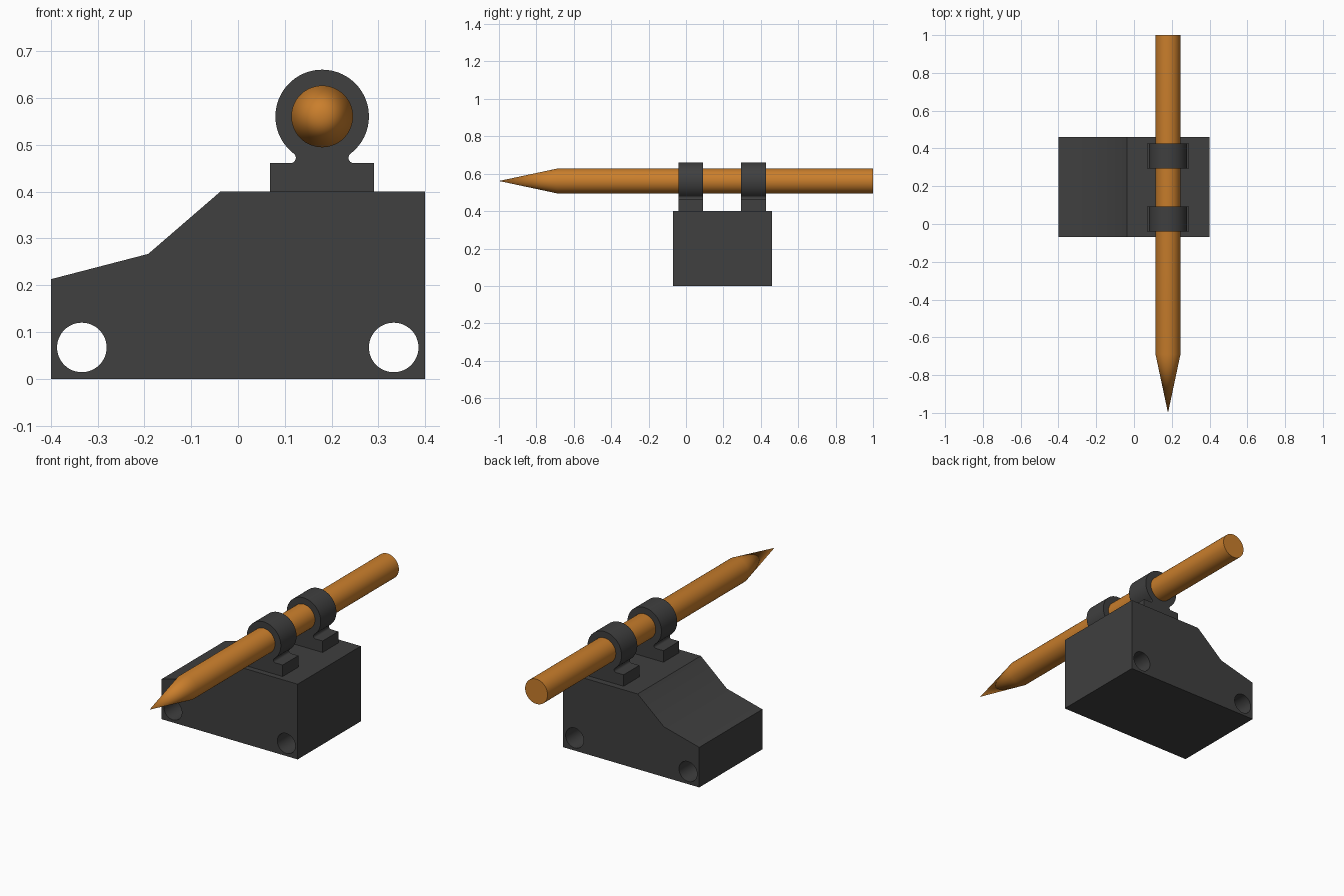
import bpy, bmesh, math
from mathutils import Matrix

cube = bpy.data.objects.get("Cube")
if cube:
    bpy.data.objects.remove(cube, do_unlink=True)


def material(name, rgb):
    m = bpy.data.materials.new(name)
    m.use_nodes = True
    m.diffuse_color = (*rgb, 1)
    bsdf = next(n for n in m.node_tree.nodes if n.type == 'BSDF_PRINCIPLED')
    bsdf.inputs["Base Color"].default_value = (*rgb, 1)
    return m


dark_grey = material("dark grey", (0.05, 0.05, 0.05))
orange = material("orange", (0.59, 0.21, 0.025))

STAND_UP = Matrix.Rotation(math.pi / 2, 4, 'X')   # (x, y, z) -> (x, -z, y)


def arc(cx, cz, r, a0, a1, n):
    """Points on an arc from angle a0 to a1 (degrees), both ends included."""
    angles = [math.radians(a0 + (a1 - a0) * i / n) for i in range(n + 1)]
    return [(cx + r * math.cos(a), cz + r * math.sin(a)) for a in angles]


def circle(cx, cz, r, n=48):
    return arc(cx, cz, r, 0, 360, n)[:-1]


def smooth(obj):
    bpy.ops.object.select_all(action='DESELECT')
    obj.select_set(True)
    bpy.context.view_layer.objects.active = obj
    bpy.ops.object.shade_smooth_by_angle(angle=math.radians(30))


def extruded(name, loops, y0, y1, mat):
    """Extrude an x-z outline (first loop) with holes (other loops) along y."""
    curve = bpy.data.curves.new(name, 'CURVE')
    curve.dimensions = '2D'
    curve.fill_mode = 'BOTH'
    curve.extrude = (y1 - y0) / 2
    for loop in loops:
        spline = curve.splines.new('POLY')
        spline.points.add(len(loop) - 1)
        for point, (x, z) in zip(spline.points, loop):
            point.co = (x, z, 0, 1)
        spline.use_cyclic_u = True
    obj = bpy.data.objects.new(name, curve)
    bpy.context.collection.objects.link(obj)
    bpy.ops.object.select_all(action='DESELECT')
    obj.select_set(True)
    bpy.context.view_layer.objects.active = obj
    bpy.ops.object.convert(target='MESH')
    obj = bpy.context.view_layer.objects.active
    obj.name = obj.data.name = name
    # Stand the outline up and weld the caps to the walls
    bm = bmesh.new()
    bm.from_mesh(obj.data)
    bm.transform(Matrix.Translation((0, (y0 + y1) / 2, 0)) @ STAND_UP)
    bmesh.ops.remove_doubles(bm, verts=bm.verts, dist=1e-5)
    bmesh.ops.recalc_face_normals(bm, faces=bm.faces)
    bm.to_mesh(obj.data)
    bm.free()
    obj.data.materials.clear()
    obj.data.materials.append(mat)
    smooth(obj)
    return obj


# Sloped block with two mounting holes running front to back
block = [(-0.4, 0), (0.4, 0), (0.4, 0.4), (-0.038, 0.4), (-0.192, 0.267), (-0.4, 0.213)]
holes = [circle(x, 0.067, 0.053) for x in (-0.334, 0.333)]
extruded("base_block", [block] + holes, -0.07, 0.46, dark_grey)

# Clips: ring on a foot, joined by small concave fillets
CX, CZ, ROD_R, RING_R, FILLET = 0.18, 0.561, 0.066, 0.1, 0.0115
fz = -RING_R + FILLET
fx = math.sqrt((RING_R + FILLET) ** 2 - fz ** 2)
tangent = math.degrees(math.atan2(-fz, fx))
left_fillet = arc(-fx, fz, FILLET, tangent, -90, 10)
right_fillet = [(-x, z) for x, z in reversed(left_fillet)]
outline = (arc(0, 0, RING_R, -tangent, 180 + tangent, 56) + left_fillet[1:]
           + [(-0.112, -0.1), (-0.112, -0.161), (0.111, -0.161), (0.111, -0.1)]
           + right_fillet[:-1])
outline = [(x + CX, z + CZ) for x, z in outline]
for name, y0 in (("front_clip", -0.04), ("rear_clip", 0.295)):
    extruded(name, [outline, circle(CX, CZ, ROD_R, 64)], y0, y0 + 0.132, dark_grey)

# Pointed rod: a cylinder whose front cap is drawn out to a tip
SHOULDER = 0.69
bm = bmesh.new()
bmesh.ops.create_cone(bm, cap_ends=True, segments=64, radius1=ROD_R, radius2=ROD_R,
                      depth=1 + SHOULDER,
                      matrix=Matrix.Translation((0, 0, (SHOULDER - 1) / 2)))
front_cap = max(bm.faces, key=lambda f: f.calc_center_median().z)
tip = bmesh.ops.poke(bm, faces=[front_cap])["verts"][0]
tip.co.z = 1
bm.transform(Matrix.Translation((CX, 0, CZ)) @ STAND_UP)
bmesh.ops.recalc_face_normals(bm, faces=bm.faces)
mesh = bpy.data.meshes.new("pointed_rod")
bm.to_mesh(mesh)
bm.free()
mesh.materials.append(orange)
rod = bpy.data.objects.new("pointed_rod", mesh)
bpy.context.collection.objects.link(rod)
smooth(rod)
